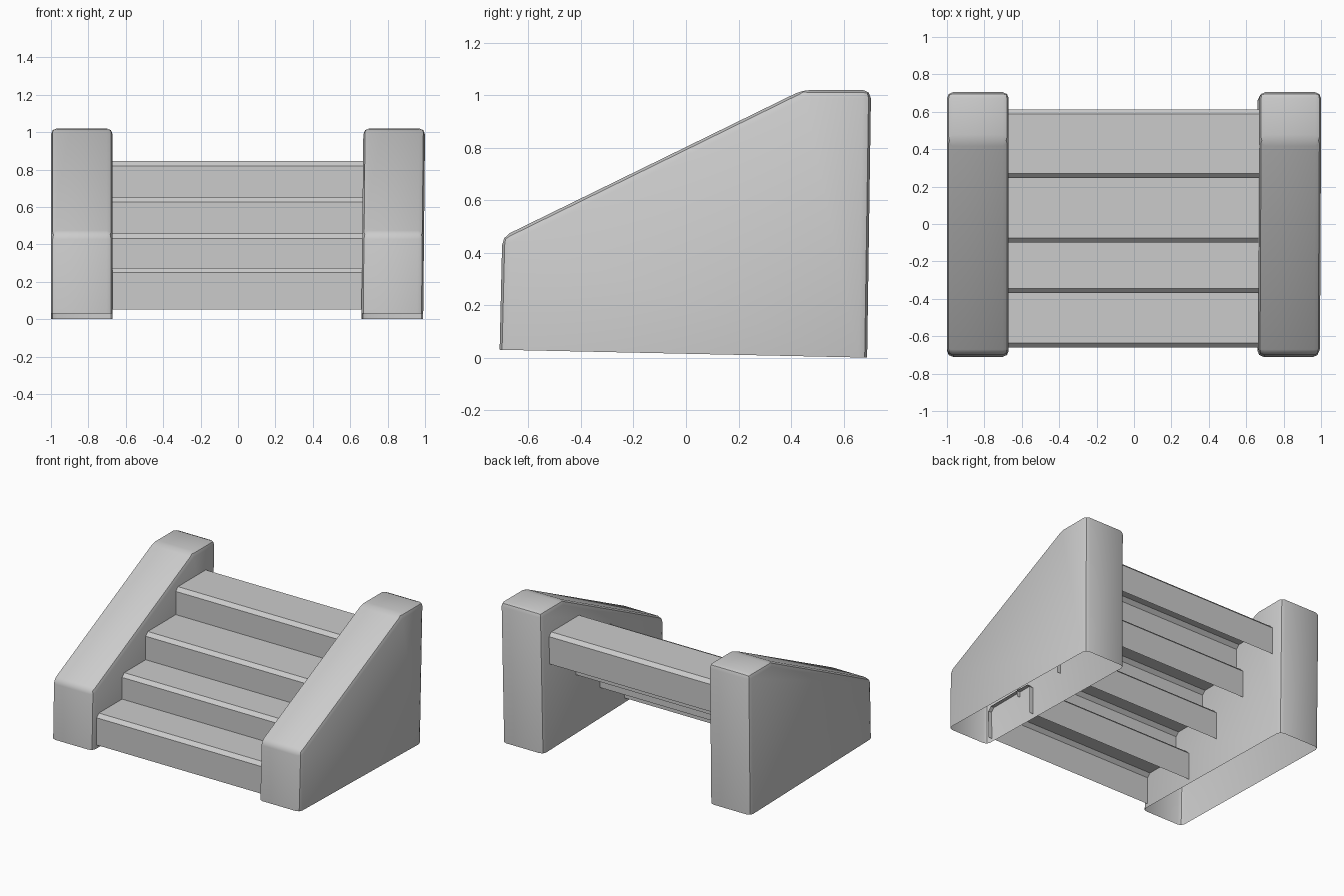
import bpy
import bmesh
from mathutils import Vector

cube = bpy.data.objects.get("Cube")
if cube:
    bpy.data.objects.remove(cube, do_unlink=True)

grey = bpy.data.materials.new("light_grey")
grey.use_nodes = True
colour = (0.6, 0.6, 0.6, 1.0)
grey.diffuse_color = colour
grey.node_tree.nodes["Principled BSDF"].inputs["Base Color"].default_value = colour


def finish(name, bm, smooth):
    mesh = bpy.data.meshes.new(name)
    bm.to_mesh(mesh)
    bm.free()
    mesh.materials.append(grey)
    obj = bpy.data.objects.new(name, mesh)
    bpy.context.collection.objects.link(obj)
    if smooth:
        bpy.ops.object.select_all(action="DESELECT")
        obj.select_set(True)
        bpy.context.view_layer.objects.active = obj
        bpy.ops.object.shade_smooth_by_angle(angle=0.6)
    return obj


def side_wall(name, x0, x1, lean):
    """Sloped hollow wall: extruded side profile, open underneath."""
    profile = [(-0.71, 0.03), (-0.70, 0.46), (0.445, 1.02), (0.705, 1.02), (0.69, 0.0)]
    bm = bmesh.new()
    rows = [[bm.verts.new((x + lean * z, y, z)) for y, z in profile] for x in (x0, x1)]
    for row in rows:
        bm.faces.new(row)
    for i in range(len(profile) - 1):
        bm.faces.new((rows[0][i], rows[0][i + 1], rows[1][i + 1], rows[1][i]))
    bmesh.ops.recalc_face_normals(bm, faces=bm.faces)
    edges = [e for e in bm.edges if not e.is_boundary]
    bmesh.ops.bevel(bm, geom=edges, offset=0.032, segments=2, profile=0.5,
                    affect="EDGES", clamp_overlap=True)
    bmesh.ops.recalc_face_normals(bm, faces=bm.faces)
    # Make sure the open shell faces outward
    top = max(bm.faces, key=lambda f: f.calc_center_median().z)
    if top.normal.z < 0:
        bmesh.ops.reverse_faces(bm, faces=bm.faces)
    return finish(name, bm, True)


def step(name, front, back, top, height=0.222, chamfer=0.025):
    """Thin folded step: riser, chamfered nose, tread and back flange."""
    low, shoulder = top - height, top - chamfer
    section = [(front, low), (front, shoulder), (front + chamfer, top),
               (back - chamfer, top), (back, shoulder), (back, low)]
    bm = bmesh.new()
    left, right = ([bm.verts.new(Vector((x, y, z))) for y, z in section]
                   for x in (-0.70, 0.69))
    for i in range(len(section) - 1):
        bm.faces.new((left[i], right[i], right[i + 1], left[i + 1]))
    return finish(name, bm, False)


# Side walls
side_wall("right_wall", -1.0, -0.67, 0.0)
side_wall("left_wall", 0.66, 0.99, 0.01)

# Steps from lowest to highest: front, back, top
steps = [(-0.66, -0.24, 0.275), (-0.37, 0.04, 0.457),
         (-0.10, 0.31, 0.652), (0.245, 0.612, 0.845)]
for number, (front, back, top) in enumerate(steps, 1):
    step(f"step_{number}", front, back, top)
